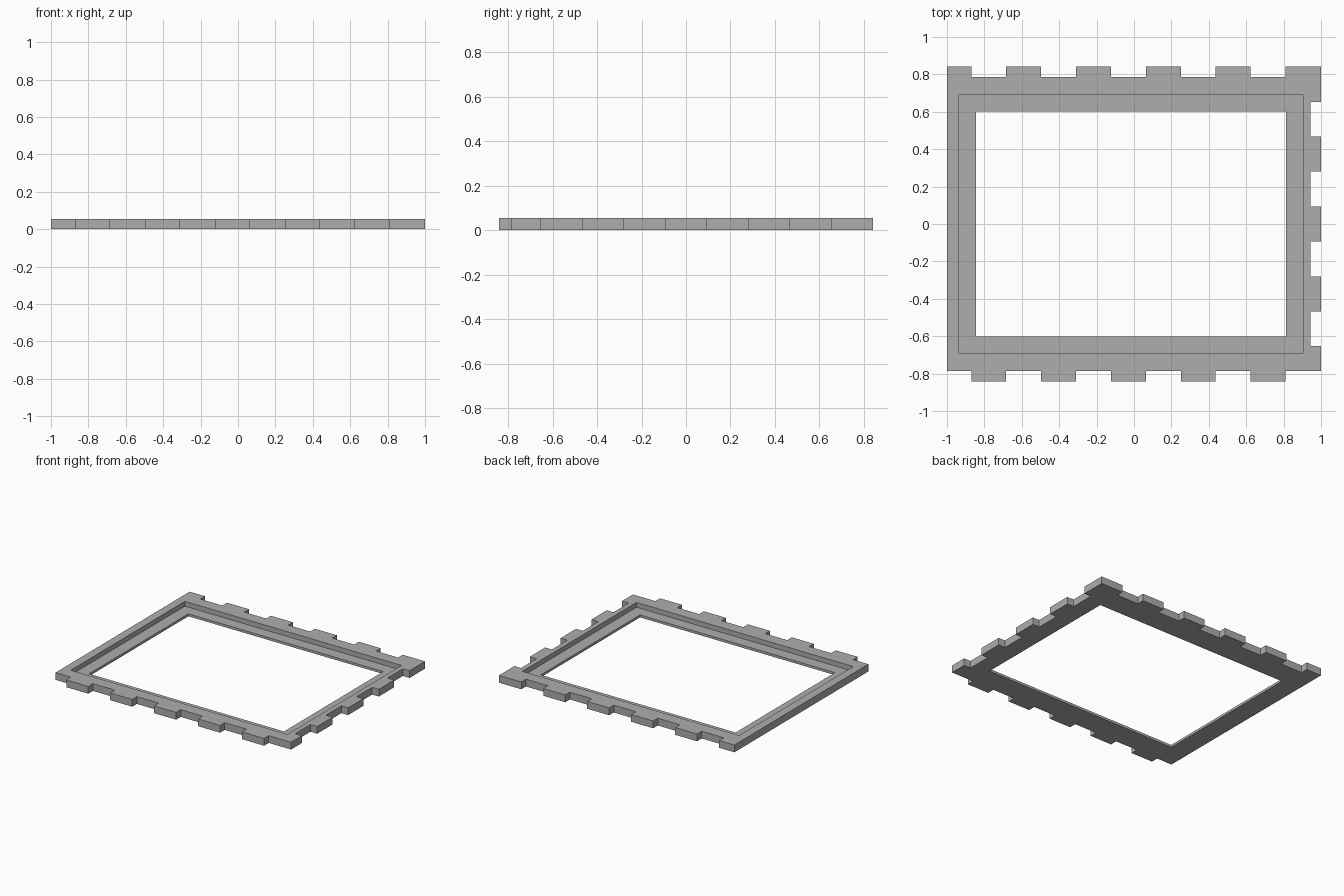
import bpy
import bmesh
from mathutils import Vector

HEIGHT = 0.056
LEDGE = 0.019
PITCH = 0.1867
EDGE_X, EDGE_Y = 0.943, 0.785   # base of the tabs
TIP_X, TIP_Y = 1.0, 0.841       # ends of the tabs
CENTRE_X = -0.0155              # middle of the opening

default = bpy.data.objects.get("Cube")
if default:
    bpy.data.objects.remove(default, do_unlink=True)

grey = bpy.data.materials.new("mid grey")
grey.use_nodes = True
colour = (0.42, 0.42, 0.42, 1)
grey.diffuse_color = colour
grey.node_tree.nodes["Principled BSDF"].inputs["Base Color"].default_value = colour


def prism(name, outline, bottom, top):
    """Extrude a flat outline between two heights."""
    bm = bmesh.new()
    face = bm.faces.new([bm.verts.new((x, y, bottom)) for x, y in outline])
    result = bmesh.ops.extrude_face_region(bm, geom=[face])
    raised = [v for v in result["geom"] if isinstance(v, bmesh.types.BMVert)]
    bmesh.ops.translate(bm, vec=Vector((0, 0, top - bottom)), verts=raised)
    bmesh.ops.recalc_face_normals(bm, faces=bm.faces)
    mesh = bpy.data.meshes.new(name)
    bm.to_mesh(mesh)
    bm.free()
    mesh.materials.append(grey)
    obj = bpy.data.objects.new(name, mesh)
    bpy.context.collection.objects.link(obj)
    return obj


def rectangle(half_x, half_y):
    return [(CENTRE_X + sx * half_x, sy * half_y)
            for sx, sy in ((-1, -1), (1, -1), (1, 1), (-1, 1))]


def crenel(steps, first, second):
    """Pairs of levels at each step, alternating between two depths."""
    points = []
    for i, step in enumerate(steps):
        levels = (first, second) if i % 2 == 0 else (second, first)
        points += [(step, level) for level in levels]
    return points


# Toothed outline, anticlockwise from the front right corner
x_steps = [-0.87 + PITCH * i for i in range(10)]
y_steps = [PITCH * (i - 3.5) for i in range(8)]
outline = [(-TIP_X, -EDGE_Y)]
outline += crenel(x_steps, -EDGE_Y, -TIP_Y)
outline += [(TIP_X, -EDGE_Y)]
outline += [(x, y) for y, x in crenel(y_steps, TIP_X, EDGE_X)]
outline += [(TIP_X, TIP_Y)]
outline += crenel(x_steps, TIP_Y, EDGE_Y)[::-1]
outline += [(-TIP_X, TIP_Y)]
frame = prism("toothed_frame", outline, 0, HEIGHT)

# Stepped opening: a wide recess above a narrower through hole
cutters = [
    prism("recess_cutter", rectangle(0.92, 0.692), LEDGE, HEIGHT + 0.1),
    prism("opening_cutter", rectangle(0.828, 0.602), -0.1, HEIGHT + 0.1),
]
bpy.context.view_layer.objects.active = frame
for cutter in cutters:
    cutter.hide_render = True
    cut = frame.modifiers.new(cutter.name, "BOOLEAN")
    cut.operation = "DIFFERENCE"
    cut.solver = "EXACT"
    cut.object = cutter
    bpy.ops.object.modifier_apply(modifier=cut.name)
for cutter in cutters:
    bpy.data.objects.remove(cutter, do_unlink=True)
